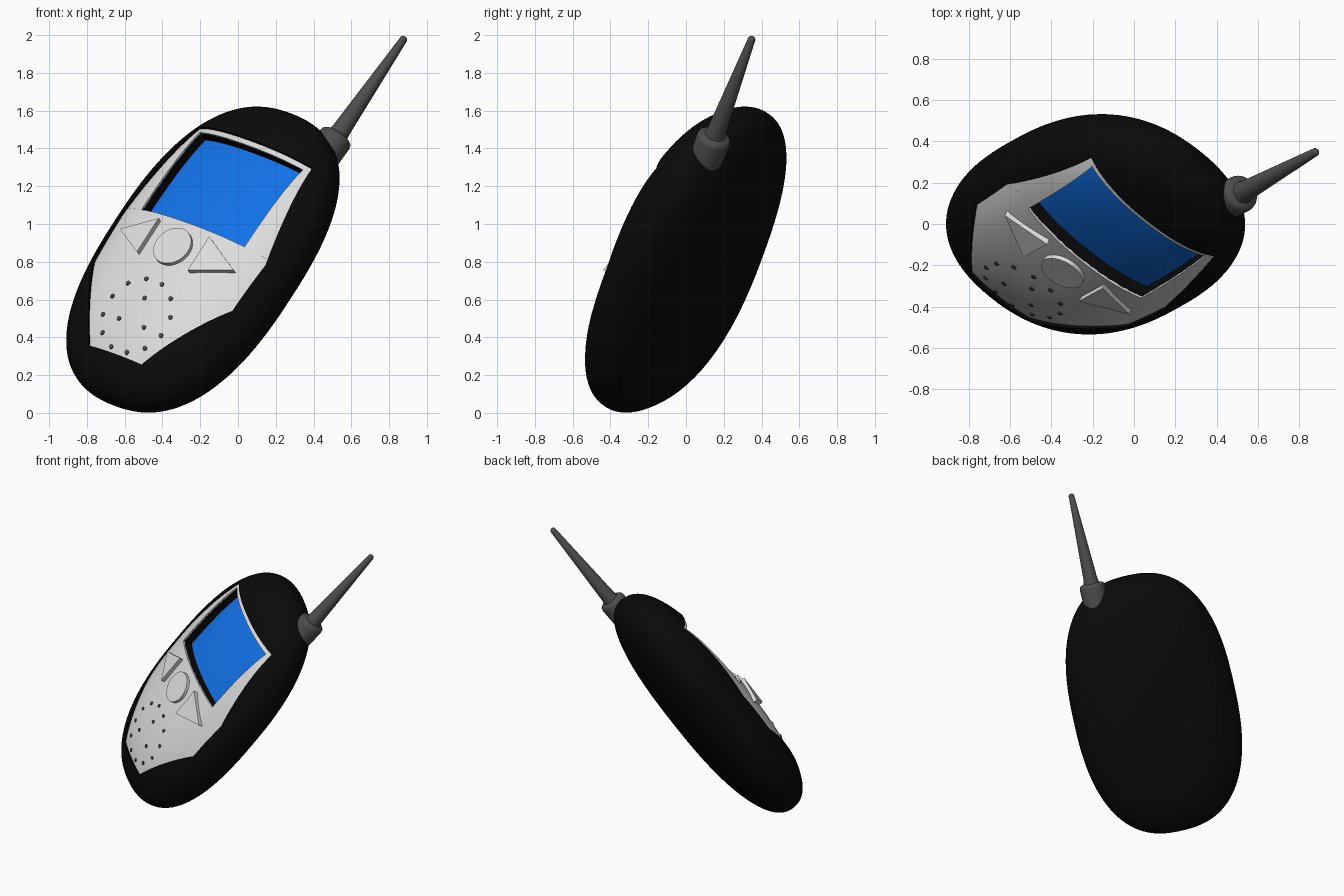
import bpy, bmesh, math
from mathutils import Vector

if "Cube" in bpy.data.objects:
    bpy.data.objects.remove(bpy.data.objects["Cube"])

# Tilted device frame: U = length, V = width, N = out of the face
U = Vector((.52, .29, .80)).normalized()
V = Vector((.76, -.60, -.27))
V = (V - U * V.dot(U)).normalized()
N = V.cross(U)
CENTRE = Vector((-.185, .002, .81))
A, B, CF, CB = .937, .595, .282, .262     # half length, half width, front and back depth
P, Q = 2.5, 2.2                           # roundness along and across


def place(a, b, c):
    return CENTRE + U * a + V * b + N * c


def surf(a, b):
    """Depth of the front shell above the mid plane."""
    t = max(0, 1 - abs(a / A) ** P) ** (Q / P) - abs(b / B) ** Q
    return CF * max(0, t) ** (1 / Q)


def material(name, r, g, b):
    m = bpy.data.materials.new(name)
    m.diffuse_color = (r, g, b, 1)
    m.use_nodes = True
    m.node_tree.nodes["Principled BSDF"].inputs["Base Color"].default_value = m.diffuse_color
    return m


BLACK = material("shell black", .003, .003, .003)
LIGHT = material("plate light grey", .72, .72, .72)
BLUE = material("screen blue", .006, .17, .82)
GREY = material("antenna grey", .075, .075, .075)


def finish(bm, name, mat, angle=35):
    bmesh.ops.recalc_face_normals(bm, faces=bm.faces)
    me = bpy.data.meshes.new(name)
    bm.to_mesh(me)
    bm.free()
    ob = bpy.data.objects.new(name, me)
    bpy.context.collection.objects.link(ob)
    me.materials.append(mat)
    smooth(ob, angle)
    return ob


def smooth(ob, angle):
    bpy.ops.object.select_all(action='DESELECT')
    ob.select_set(True)
    bpy.context.view_layer.objects.active = ob
    bpy.ops.object.shade_smooth_by_angle(angle=math.radians(angle))


def patch(bm, rows, left, right, lo, hi, cols=24):
    """Closed slab that follows the front shell between two offsets."""
    grids = []
    for off in (lo, hi):
        g = []
        for a in rows:
            line = []
            for j in range(cols + 1):
                b = left(a) + (right(a) - left(a)) * j / cols
                line.append(bm.verts.new(place(a, b, surf(a, b) + off)))
            g.append(line)
        grids.append(g)
    for g in grids:
        for i in range(len(rows) - 1):
            for j in range(cols):
                bm.faces.new((g[i][j], g[i][j + 1], g[i + 1][j + 1], g[i + 1][j]))
    rims = [g[0][:] + [r[-1] for r in g[1:]] + g[-1][-2::-1] + [r[0] for r in g[-2:0:-1]]
            for g in grids]
    n = len(rims[0])
    for i in range(n):
        k = (i + 1) % n
        bm.faces.new((rims[0][i], rims[0][k], rims[1][k], rims[1][i]))


def prism(bm, outline, lo, hi):
    """Small button: outline in (a, b), standing on the shell."""
    bot = [bm.verts.new(place(a, b, surf(a, b) + lo)) for a, b in outline]
    top = [bm.verts.new(place(a, b, surf(a, b) + hi)) for a, b in outline]
    bm.faces.new(top)
    bm.faces.new(bot[::-1])
    for i in range(len(top)):
        k = (i + 1) % len(top)
        bm.faces.new((bot[i], bot[k], top[k], top[i]))


def circle(a, b, r, n):
    return [(a + r * math.cos(2 * math.pi * i / n), b + r * math.sin(2 * math.pi * i / n))
            for i in range(n)]


def span(*stops, step=.04):
    out = [stops[0]]
    for s, e in zip(stops, stops[1:]):
        k = max(1, round((e - s) / step))
        out += [s + (e - s) * i / k for i in range(1, k + 1)]
    return out


# Face plate outline: half width along the length
OUTLINE = [(-.75, .185), (-.28, .488), (.03, .505), (.645, .398)]


def width(a, inset=0):
    for (a0, w0), (a1, w1) in zip(OUTLINE, OUTLINE[1:]):
        if a <= a1:
            return w0 + (w1 - w0) * (a - a0) / (a1 - a0) - inset
    return OUTLINE[-1][1] - inset


def power(x, e):
    return math.copysign(abs(x) ** e, x)


# Body shell
bm = bmesh.new()
bmesh.ops.create_uvsphere(bm, u_segments=80, v_segments=56, radius=1)
for v in bm.verts:
    x, y, z = v.co
    s = math.hypot(x, y)
    rho = s ** (2 / P)
    cx, cy = (x / s, y / s) if s > 1e-5 else (0, 0)
    if s <= 1e-5:
        rho = 0
    c = power(cy, 2 / Q) * rho
    v.co = place(A * power(z, 2 / P), B * power(cx, 2 / Q) * rho, c * (CF if c > 0 else CB))
body = finish(bm, "body_shell", BLACK)

# Recesses for the face plate and the screen
S0, S1, SW = .065, .612, .362
bm = bmesh.new()
patch(bm, span(-.75, -.28, .03, .645), lambda a: -width(a), width, -.026, .2)
plate_cut = finish(bm, "plate_cutter", BLACK)
bm = bmesh.new()
patch(bm, span(S0, S1), lambda a: -SW, lambda a: SW, -.095, .21)
screen_cut = finish(bm, "screen_cutter", BLACK)
for cutter in (plate_cut, screen_cut):
    cutter.hide_render = True
    mod = body.modifiers.new("recess", 'BOOLEAN')
    mod.operation, mod.solver, mod.object = 'DIFFERENCE', 'EXACT', cutter
    bpy.context.view_layer.objects.active = body
    bpy.ops.object.modifier_apply(modifier=mod.name)
for cutter in (plate_cut, screen_cut):
    bpy.data.objects.remove(cutter)
smooth(body, 35)

# Face plate around the screen opening
E = .002
bm = bmesh.new()
lo, hi = -.029, -.016
patch(bm, span(-.75 + E, -.28, .03, S0), lambda a: -width(a, E), lambda a: width(a, E), lo, hi)
patch(bm, span(S0, S1), lambda a: -width(a, E), lambda a: -SW, lo, hi, 5)
patch(bm, span(S0, S1), lambda a: SW, lambda a: width(a, E), lo, hi, 5)
patch(bm, [S1, .645 - E], lambda a: -width(a, E), lambda a: width(a, E), lo, hi)
finish(bm, "face_plate", LIGHT)

# Screen
bm = bmesh.new()
patch(bm, span(S0 + E, S1 - E), lambda a: -SW + E, lambda a: SW - E, -.098, -.090)
finish(bm, "screen", BLUE)

# Buttons: a round one between two arrows
bm = bmesh.new()
prism(bm, circle(-.095, 0, .11, 40), -.03, .006)
finish(bm, "round_button", LIGHT)
for side, name in ((-1, "left"), (1, "right")):
    bm = bmesh.new()
    prism(bm, [(-.087, .40 * side), (.025, .178 * side), (-.195, .178 * side)], -.035, .014)
    finish(bm, name + "_arrow_button", LIGHT)

# Speaker dots: outer ring of twelve, inner ring of three
bm = bmesh.new()
for count, radius, start in ((12, .21, 15), (3, .10, 0)):
    for i in range(count):
        t = math.radians(start + 360 * i / count)
        prism(bm, circle(-.515 + radius * math.cos(t), .01 + radius * math.sin(t), .0125, 10),
              -.022, -.010)
finish(bm, "speaker_dots", GREY)

# Antenna with collar, lathed around its own axis
D = Vector((.54, .30, .786)).normalized()
TIP = Vector((.885, .352, 1.99))
X = D.orthogonal().normalized()
Y = D.cross(X)
profile = [(-.90, .088), (-.69, .092), (-.674, .088), (-.666, .078), (-.66, .056), (-.63, .050),
           (-.012, .020), (-.003, .014), (0, .006)]
bm = bmesh.new()
rings = [[bm.verts.new(TIP + D * s + (X * math.cos(k * math.pi / 16) + Y * math.sin(k * math.pi / 16)) * r)
          for k in range(32)] for s, r in profile]
for r0, r1 in zip(rings, rings[1:]):
    for k in range(32):
        j = (k + 1) % 32
        bm.faces.new((r0[k], r0[j], r1[j], r1[k]))
bm.faces.new(rings[0][::-1])
bm.faces.new(rings[-1])
finish(bm, "antenna", GREY, 40)
